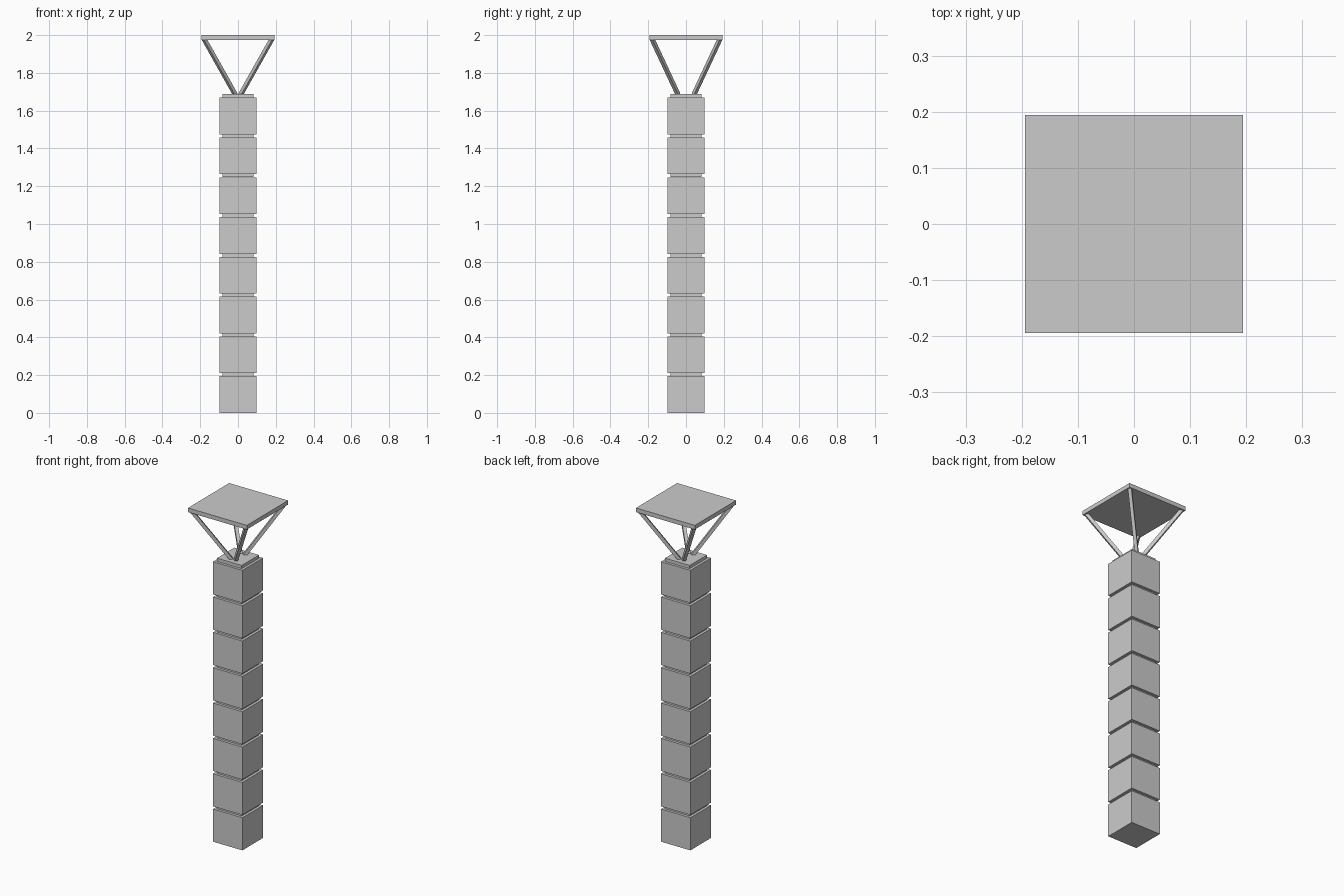
import bpy
from mathutils import Vector

if "Cube" in bpy.data.objects:
    bpy.data.objects.remove(bpy.data.objects["Cube"])

PITCH = 0.2106    # block plus spacer
BLOCK_H = 0.1945
COUNT = 8


def box(name, size, centre):
    bpy.ops.mesh.primitive_cube_add(size=1, location=centre)
    ob = bpy.context.object
    ob.name = name
    ob.scale = size
    bpy.ops.object.transform_apply(location=False, rotation=False, scale=True)
    return ob


def strut(name, a, b, width):
    a, b = Vector(a), Vector(b)
    ob = box(name, (width, width, (b - a).length), (a + b) / 2)
    ob.rotation_mode = 'QUATERNION'
    ob.rotation_quaternion = (b - a).to_track_quat('Z', 'Y')
    return ob


# Column of stacked blocks, each capped with a narrower spacer
for i in range(COUNT):
    z = i * PITCH
    box(f"column_block_{i + 1}", (0.194, 0.194, BLOCK_H), (0, 0, z + BLOCK_H / 2))
    top = z + PITCH if i < COUNT - 1 else 1.688
    low = z + BLOCK_H
    box(f"spacer_{i + 1}", (0.163, 0.163, top - low), (0, 0, (low + top) / 2))

# Four splayed struts reaching the corners of the plate
for sx in (-1, 1):
    for sy in (-1, 1):
        side = ("front" if sy < 0 else "back") + ("_left" if sx < 0 else "_right")
        strut(f"{side}_strut", (sx * 0.014, sy * 0.042, 1.685),
              (sx * 0.18, sy * 0.18, 1.98), 0.019)

# Square top plate
box("top_plate", (0.388, 0.388, 0.025), (0, 0, 1.9875))
